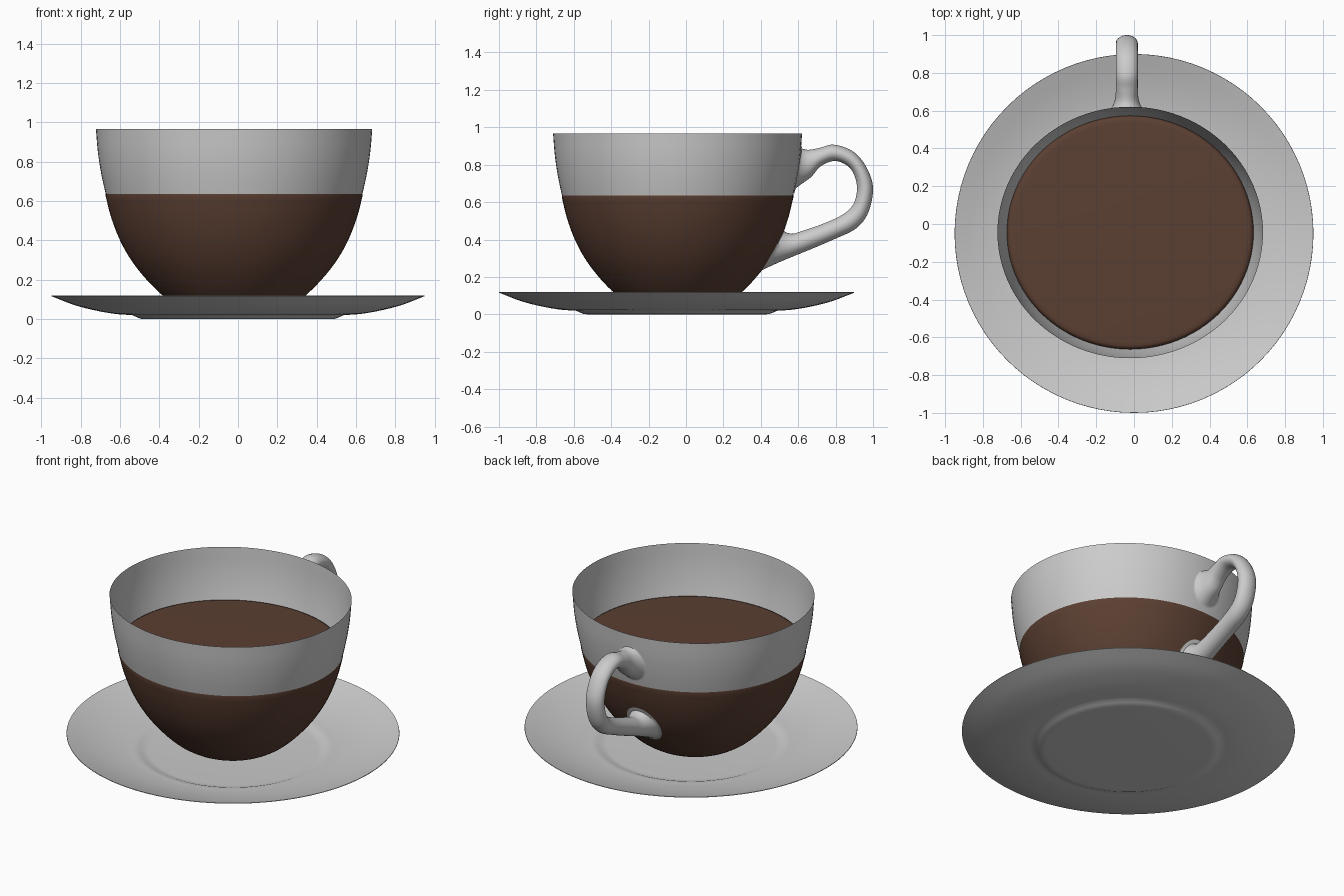
import bpy, bmesh, math
from mathutils import Vector

if "Cube" in bpy.data.objects:
    bpy.data.objects.remove(bpy.data.objects["Cube"])


def spline(pts, steps):
    """Catmull-Rom resampling of a list of equal-length tuples."""
    pts = [Vector(p) for p in pts]
    p = [2 * pts[0] - pts[1]] + pts + [2 * pts[-1] - pts[-2]]
    out = []
    for i in range(1, len(p) - 2):
        a, b, c, d = p[i - 1:i + 3]
        for k in range(steps):
            t = k / steps
            out.append(0.5 * (2 * b + (c - a) * t + (2 * a - 5 * b + 4 * c - d) * t * t
                              + (3 * b - a - 3 * c + d) * t ** 3))
    return out + [pts[-1]]


def skin(name, rings, cap_start=False, cap_end=False, flip=False, colour=None):
    """Join closed rings of points into a smooth surface."""
    bm = bmesh.new()
    loops = [[bm.verts.new(p) for p in ring] for ring in rings]
    n = len(loops[0])
    for a, b in zip(loops, loops[1:]):
        for i in range(n):
            j = (i + 1) % n
            bm.faces.new((a[i], a[j], b[j], b[i]))
    if cap_start:
        bm.faces.new(loops[0][::-1])
    if cap_end:
        bm.faces.new(loops[-1])
    if flip:
        bmesh.ops.reverse_faces(bm, faces=bm.faces[:])
    me = bpy.data.meshes.new(name)
    bm.to_mesh(me)
    bm.free()
    ob = bpy.data.objects.new(name, me)
    bpy.context.collection.objects.link(ob)
    if colour:
        mat = bpy.data.materials.new(name)
        mat.diffuse_color = colour
        mat.use_nodes = True
        mat.node_tree.nodes["Principled BSDF"].inputs["Base Color"].default_value = mat.diffuse_color
        me.materials.append(mat)
    bpy.ops.object.select_all(action='DESELECT')
    ob.select_set(True)
    bpy.context.view_layer.objects.active = ob
    bpy.ops.object.shade_smooth_by_angle(angle=math.radians(50))
    return ob


def turned(profile, cx, cy, sy=1.0, n=96):
    """Rings of a (radius, z) profile turned about a vertical axis."""
    return [[(cx + r * math.cos(2 * math.pi * i / n),
              cy + r * sy * math.sin(2 * math.pi * i / n), z) for i in range(n)]
            for r, z in profile]


# Saucer: raised foot, shallow flared dish, thin rim, recessed well
under = spline([(0.54, 0.02), (0.62, 0.025), (0.72, 0.042), (0.83, 0.07), (0.95, 0.116)], 4)
upper = spline([(0.949, 0.119), (0.83, 0.08), (0.72, 0.052), (0.62, 0.035), (0.555, 0.029)], 4)
saucer = [(0.47, 0.0), (0.495, 0.001), (0.515, 0.009)] + [tuple(p) for p in under + upper]
saucer += [(0.53, 0.023), (0.505, 0.013), (0.48, 0.011)]
skin("saucer", turned(saucer, 0, -0.05), True, True)

# Cup: thin open bowl, slightly oval
CX, CY, OVAL = -0.02, -0.045, 0.947
lower = [(0.15, 0.022), (0.24, 0.047), (0.30, 0.077), (0.36, 0.12), (0.435, 0.193),
         (0.51, 0.285), (0.572, 0.39), (0.62, 0.51), (0.651, 0.628)]
cup = spline(lower + [(0.676, 0.74), (0.693, 0.85), (0.703, 0.967)], 4)
skin("cup", turned(cup, CX, CY, OVAL), True)

# Coffee: fills the bowl, shows through its wall, rounded top edge
coffee = [(r + 0.003, z - 0.001) for r, z in spline(lower, 4)]
coffee += [(0.652, 0.645), (0.646, 0.658), (0.634, 0.664), (0.615, 0.665)]
skin("coffee", turned(coffee, CX, CY, OVAL), True, True,
     colour=(0.105, 0.05, 0.032, 1))


def wall_y(x, z):
    """Back surface of the cup at a given x and z."""
    for (r0, z0), (r1, z1) in zip(cup, cup[1:]):
        if z0 <= z <= z1:
            r = r0 + (r1 - r0) * (z - z0) / (z1 - z0)
            return CY + OVAL * math.sqrt(max(r * r - (x - CX) ** 2, 0))
    return -1


# Handle: each section is outer (y, z), inner (y, z), half width
sections = [
    (0.58, 0.905, 0.55, 0.645, 0.12), (0.625, 0.885, 0.615, 0.695, 0.078),
    (0.66, 0.88, 0.67, 0.735, 0.062), (0.715, 0.89, 0.718, 0.79, 0.058),
    (0.79, 0.907, 0.79, 0.82, 0.058), (0.89, 0.873, 0.855, 0.80, 0.058),
    (0.96, 0.795, 0.895, 0.755, 0.058), (1.0, 0.68, 0.914, 0.68, 0.058),
    (0.975, 0.545, 0.90, 0.60, 0.058), (0.91, 0.46, 0.855, 0.545, 0.058),
    (0.80, 0.405, 0.76, 0.495, 0.058), (0.66, 0.345, 0.62, 0.445, 0.06),
    (0.52, 0.288, 0.555, 0.432, 0.072), (0.38, 0.225, 0.48, 0.47, 0.11)]
rings = []
for oy, oz, iy, iz, w in spline(sections, 6):
    ring = []
    for i in range(32):
        a = 2 * math.pi * i / 32
        c = 0.5 * math.cos(a)
        x = -0.038 + w * math.sin(a)
        z = (oz + iz) / 2 + c * (oz - iz)
        y = max((oy + iy) / 2 + c * (oy - iy), wall_y(x, z) + 0.004)
        ring.append((x, y, z))
    rings.append(ring)
skin("handle", rings, flip=True)
